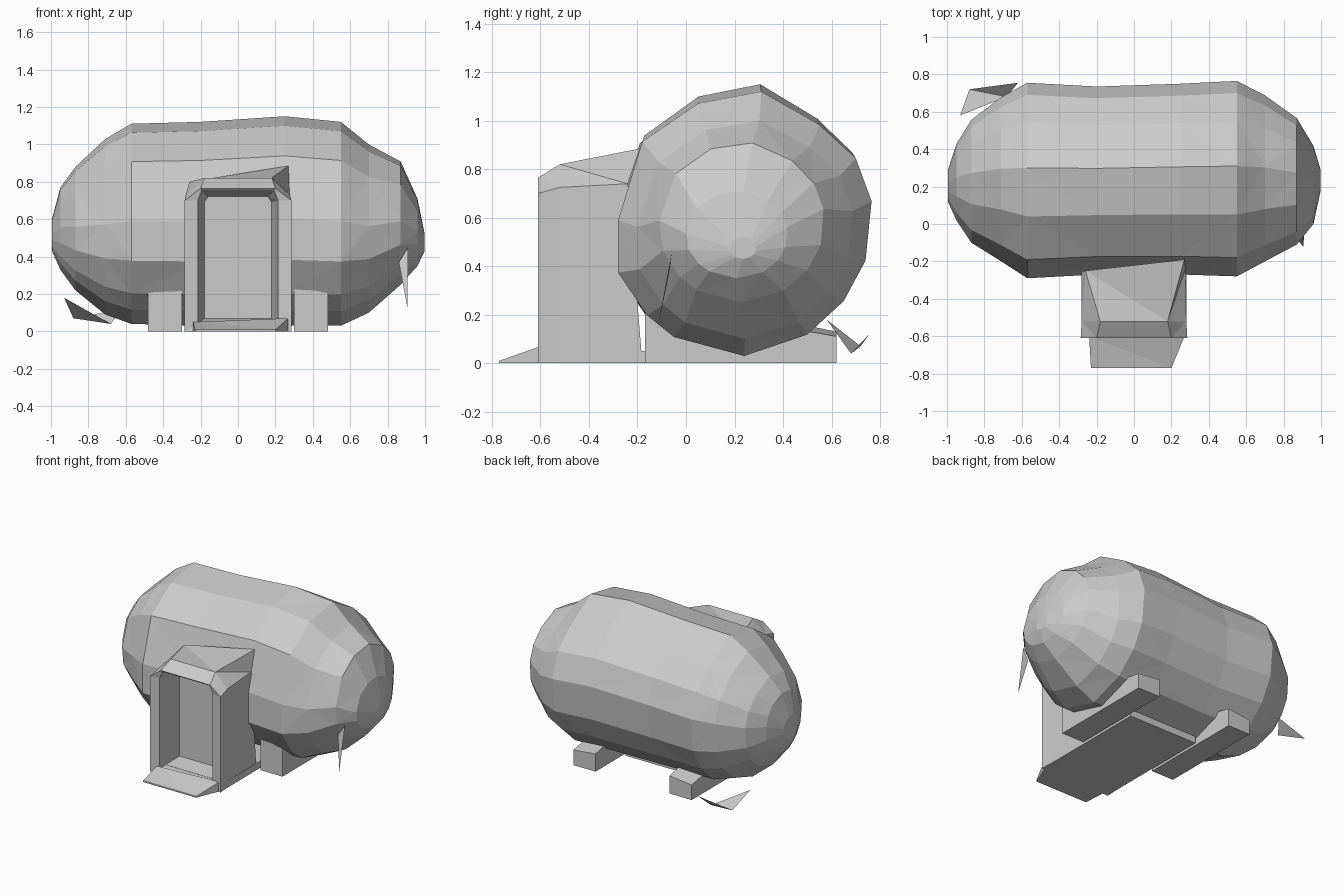
import bpy, bmesh, math


def add_mesh(name, verts, faces):
    me = bpy.data.meshes.new(name)
    me.from_pydata(verts, [], faces)
    bm = bmesh.new()
    bm.from_mesh(me)
    bmesh.ops.recalc_face_normals(bm, faces=bm.faces[:])
    bmesh.ops.triangulate(bm, faces=bm.faces[:])
    bm.to_mesh(me)
    bm.free()
    ob = bpy.data.objects.new(name, me)
    bpy.context.collection.objects.link(ob)
    return ob


def loft(name, loops):
    n = len(loops[0])
    verts = [p for lp in loops for p in lp]
    faces = []
    for i in range(len(loops) - 1):
        for j in range(n):
            k = (j + 1) % n
            faces.append((i*n + j, i*n + k, (i+1)*n + k, (i+1)*n + j))
    faces.append(tuple(range(n)))
    faces.append(tuple(range((len(loops)-1)*n, len(loops)*n)))
    return add_mesh(name, verts, faces)


# Body cross-section in y, z (right view), normalised to each station's extents
section_yz = [(0.765, 0.68), (0.70, 0.86), (0.55, 1.00), (0.31, 1.14), (0.05, 1.09),
              (-0.18, 0.93), (-0.28, 0.60), (-0.28, 0.38), (-0.16, 0.20),
              (-0.05, 0.11), (0.24, 0.03), (0.50, 0.12), (0.65, 0.26), (0.74, 0.43)]
profile = [((y + 0.28)/1.045, (z - 0.03)/1.11) for y, z in section_yz]

# Rounded shelter body: stations of x, y range, z range
stations = [
    (-0.995, 0.12, 0.29, 0.43, 0.60),
    (-0.95, 0.02, 0.43, 0.33, 0.77),
    (-0.87, -0.10, 0.56, 0.22, 0.88),
    (-0.71, -0.20, 0.68, 0.09, 1.03),
    (-0.57, -0.29, 0.755, 0.04, 1.11),
    (-0.20, -0.27, 0.735, 0.03, 1.12),
    (0.25, -0.27, 0.75, 0.03, 1.15),
    (0.55, -0.28, 0.765, 0.03, 1.12),
    (0.70, -0.20, 0.69, 0.10, 1.00),
    (0.87, -0.11, 0.57, 0.25, 0.91),
    (0.96, 0.00, 0.42, 0.35, 0.71),
    (0.998, 0.18, 0.29, 0.43, 0.52),
]
body = []
for x, y0, y1, z0, z1 in stations:
    t = max(0.0, (abs(x) - 0.57)/0.43)      # ends become rounder
    loop = []
    for j, (u, v) in enumerate(profile):
        a = math.atan2(v - 0.5, u - 0.5)
        u = u*(1-t) + t*(0.5 + 0.5*math.cos(a))
        v = v*(1-t) + t*(0.5 + 0.5*math.sin(a))
        loop.append((x, y0 + (y1-y0)*u, z0 + (z1-z0)*v))
    body.append(loop)
loft("shelter_body", body)


# Entrance porch: chamfered outline, with an inset doorway
def arch(y, w, shoulder, top_w, top, bottom=0.0):
    return [(-w, y, bottom), (w, y, bottom), (w, y, shoulder),
            (top_w, y, top), (-top_w, y, top), (-w, y, shoulder)]


rear = [(-0.28, -0.24, 0), (0.275, -0.18, 0), (0.275, -0.24, 0.74),
        (0.27, -0.19, 0.885), (-0.26, -0.25, 0.80), (-0.28, -0.25, 0.73)]
loft("entrance_porch", [
    arch(-0.42, 0.18, 0.69, 0.16, 0.72, 0.07),
    arch(-0.60, 0.215, 0.70, 0.19, 0.755, 0.04),
    arch(-0.61, 0.285, 0.70, 0.20, 0.765),
    arch(-0.52, 0.28, 0.725, 0.18, 0.82),
    rear,
])

# Floor running under the body, and the sloped doorstep
floor = [(-0.28, -0.55), (0.28, -0.55), (0.28, 0.30), (-0.28, 0.30)]
loft("floor", [[(x, y, z) for x, y in floor] for z in (0.0, 0.05)])
loft("doorstep", [
    [(-0.23, -0.77, 0), (0.20, -0.77, 0), (0.20, -0.77, 0.01), (-0.23, -0.77, 0.01)],
    [(-0.24, -0.60, 0), (0.27, -0.60, 0), (0.27, -0.60, 0.07), (-0.24, -0.60, 0.05)],
])

# Base runners on each side of the door
for side, name in ((1, "right_runner"), (-1, "left_runner")):
    def runner(y, h):
        return [(side*0.30, y, 0), (side*0.48, y, 0),
                (side*0.48, y, h*0.85), (side*0.30, y, h)]
    loft(name, [runner(-0.17, 0.24), runner(0.10, 0.24), runner(0.62, 0.13)])

# Loose torn flaps
add_mesh("rear_flap", [(-0.93, 0.58, 0.18), (-0.88, 0.72, 0.07), (-0.62, 0.755, 0.12),
                       (-0.68, 0.68, 0.04)], [(0, 1, 3), (1, 2, 3)])
add_mesh("side_flap", [(0.91, -0.06, 0.45), (0.86, -0.07, 0.37), (0.905, -0.12, 0.13)],
         [(0, 1, 2)])
add_mesh("door_flap", [(0.25, -0.53, 0.45), (0.275, -0.60, 0.03), (0.275, -0.54, 0.11)],
         [(0, 1, 2)])
